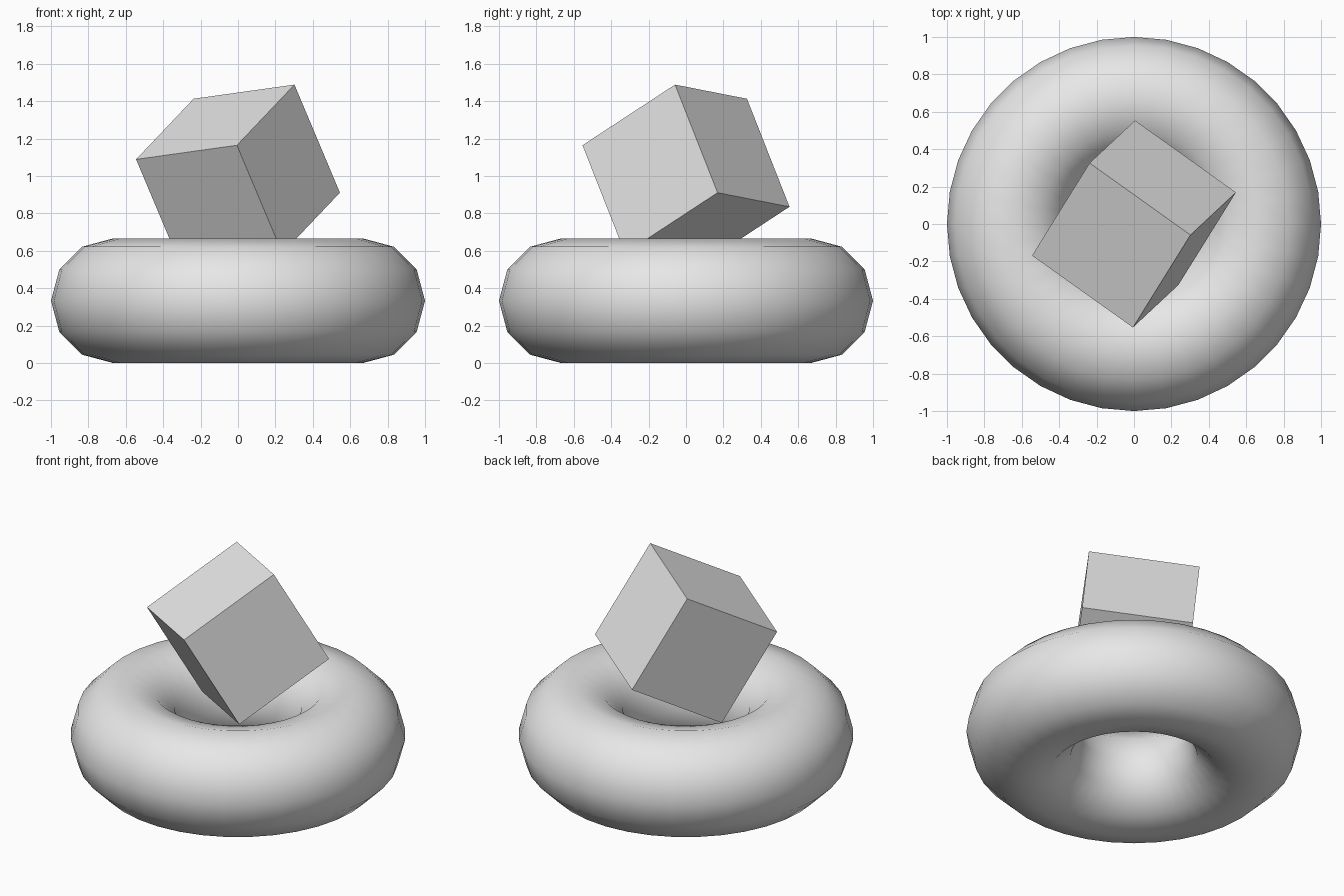
import bpy
from math import radians

default = bpy.data.objects.get("Cube")
if default:
    bpy.data.objects.remove(default, do_unlink=True)

# Single plain grey
grey = bpy.data.materials.new("light_grey")
grey.use_nodes = True
colour = (0.8, 0.8, 0.8, 1)
grey.diffuse_color = colour
grey.node_tree.nodes["Principled BSDF"].inputs["Base Color"].default_value = colour

UNIT = 1 / 3


def finish(name):
    obj = bpy.context.object
    obj.name = obj.data.name = name
    obj.data.materials.append(grey)


# Smooth ring lying on the ground
bpy.ops.mesh.primitive_torus_add(
    major_radius=2 * UNIT, minor_radius=UNIT,
    major_segments=36, minor_segments=12, location=(0, 0, UNIT))
bpy.ops.object.shade_smooth()
finish("ring")

# Tilted flat-faced block above the hole
bpy.ops.mesh.primitive_cube_add(
    size=2 * UNIT, location=(0, 0, 1),
    rotation=(radians(29.3), radians(-6.5), radians(-35.5)))
finish("tilted_block")
